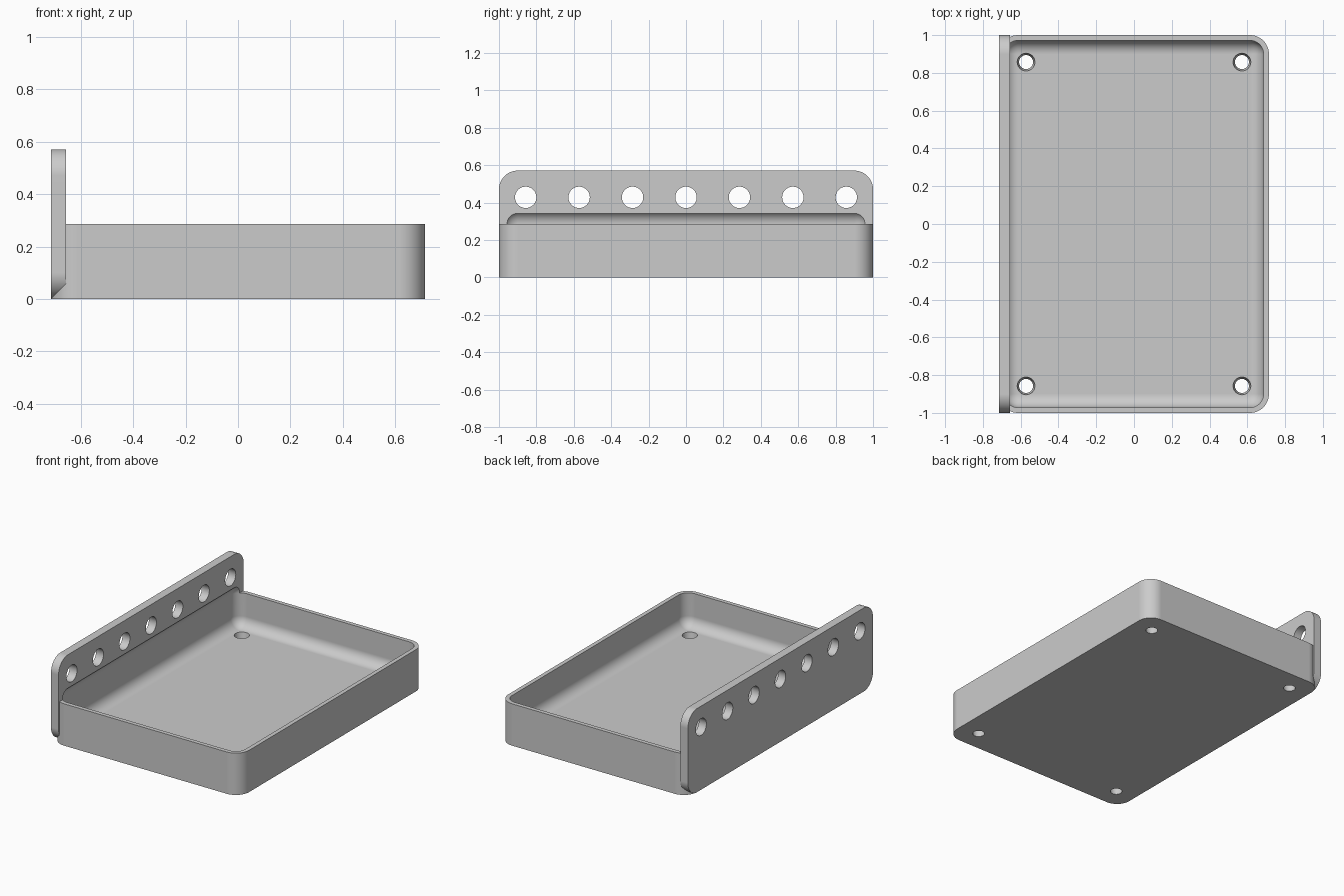
import bpy, bmesh, math
from mathutils import Vector, Matrix

cube = bpy.data.objects.get("Cube")
if cube:
    bpy.data.objects.remove(cube, do_unlink=True)

MM = 2 / 70                      # the tray is 70 units long
HALF_X, HALF_Y = 25 * MM, 35 * MM

grey = bpy.data.materials.new("plain grey")
grey.use_nodes = True
colour = (0.6, 0.6, 0.6, 1)
grey.diffuse_color = colour
grey.node_tree.nodes["Principled BSDF"].inputs["Base Color"].default_value = colour


def add_object(name, bm):
    mesh = bpy.data.meshes.new(name)
    bm.to_mesh(mesh)
    bm.free()
    mesh.materials.append(grey)
    obj = bpy.data.objects.new(name, mesh)
    bpy.context.collection.objects.link(obj)
    return obj


def rounded_box(name, low, high, radius, axis=None):
    """Box with rounded edges: all of them, or only those along one axis."""
    low, high = Vector(low), Vector(high)
    bm = bmesh.new()
    bmesh.ops.create_cube(bm, size=1)
    bmesh.ops.scale(bm, vec=high - low, verts=bm.verts)
    bmesh.ops.translate(bm, vec=(low + high) / 2, verts=bm.verts)
    edges = [e for e in bm.edges if axis is None or
             abs((e.verts[0].co - e.verts[1].co).normalized()[axis]) > 0.9]
    bmesh.ops.bevel(bm, geom=edges, offset=radius, segments=12,
                    profile=0.5, affect='EDGES')
    return add_object(name, bm)


def drills(name, places, r_low, r_high, depth, turn=Matrix.Identity(4)):
    """Several round cutters in one mesh, standing on z unless turned."""
    bm = bmesh.new()
    for place in places:
        bmesh.ops.create_cone(bm, cap_ends=True, segments=40, radius1=r_low,
                              radius2=r_high, depth=depth,
                              matrix=Matrix.Translation(place) @ turn)
    return add_object(name, bm)


def combine(target, tool, operation):
    mod = target.modifiers.new(operation.lower(), 'BOOLEAN')
    mod.object, mod.operation, mod.solver = tool, operation, 'EXACT'
    bpy.context.view_layer.objects.active = target
    bpy.ops.object.modifier_apply(modifier=mod.name)
    bpy.data.objects.remove(tool, do_unlink=True)


# Tray body and the taller side plate
tray = rounded_box("tray_with_side_plate", (-HALF_X, -HALF_Y, 0),
                   (HALF_X, HALF_Y, 10 * MM), 3.5 * MM, axis=2)
plate = rounded_box("side_plate", (-HALF_X, -HALF_Y, 0),
                    (-HALF_X + 2 * MM, HALF_Y, 20 * MM), 3.5 * MM, axis=0)
combine(tray, plate, 'UNION')

# Rounded hollow, which also bites a shallow recess into the plate
hollow = rounded_box("hollow", (MM - HALF_X, MM - HALF_Y, 2 * MM),
                     (HALF_X - MM, HALF_Y - MM, 12.5 * MM), 2.5 * MM)
combine(tray, hollow, 'DIFFERENCE')

# Tapered screw holes in the floor corners
corners = [(sx * 20 * MM, sy * 30 * MM, MM) for sx in (-1, 1) for sy in (-1, 1)]
combine(tray, drills("floor_holes", corners, 0.032, 0.052, 4 * MM), 'DIFFERENCE')

# Row of seven holes through the plate
row = [(-HALF_X + MM, i * 10 * MM, 15 * MM) for i in range(-3, 4)]
sideways = Matrix.Rotation(math.pi / 2, 4, 'Y')
combine(tray, drills("plate_holes", row, 2 * MM, 2 * MM, 4 * MM, sideways), 'DIFFERENCE')

# Smooth the rounded edges and keep the broad faces flat
bpy.ops.object.select_all(action='DESELECT')
tray.select_set(True)
bpy.context.view_layer.objects.active = tray
bpy.ops.object.shade_smooth_by_angle(angle=math.radians(30))
normals = tray.modifiers.new("flat broad faces", 'WEIGHTED_NORMAL')
normals.keep_sharp = True
